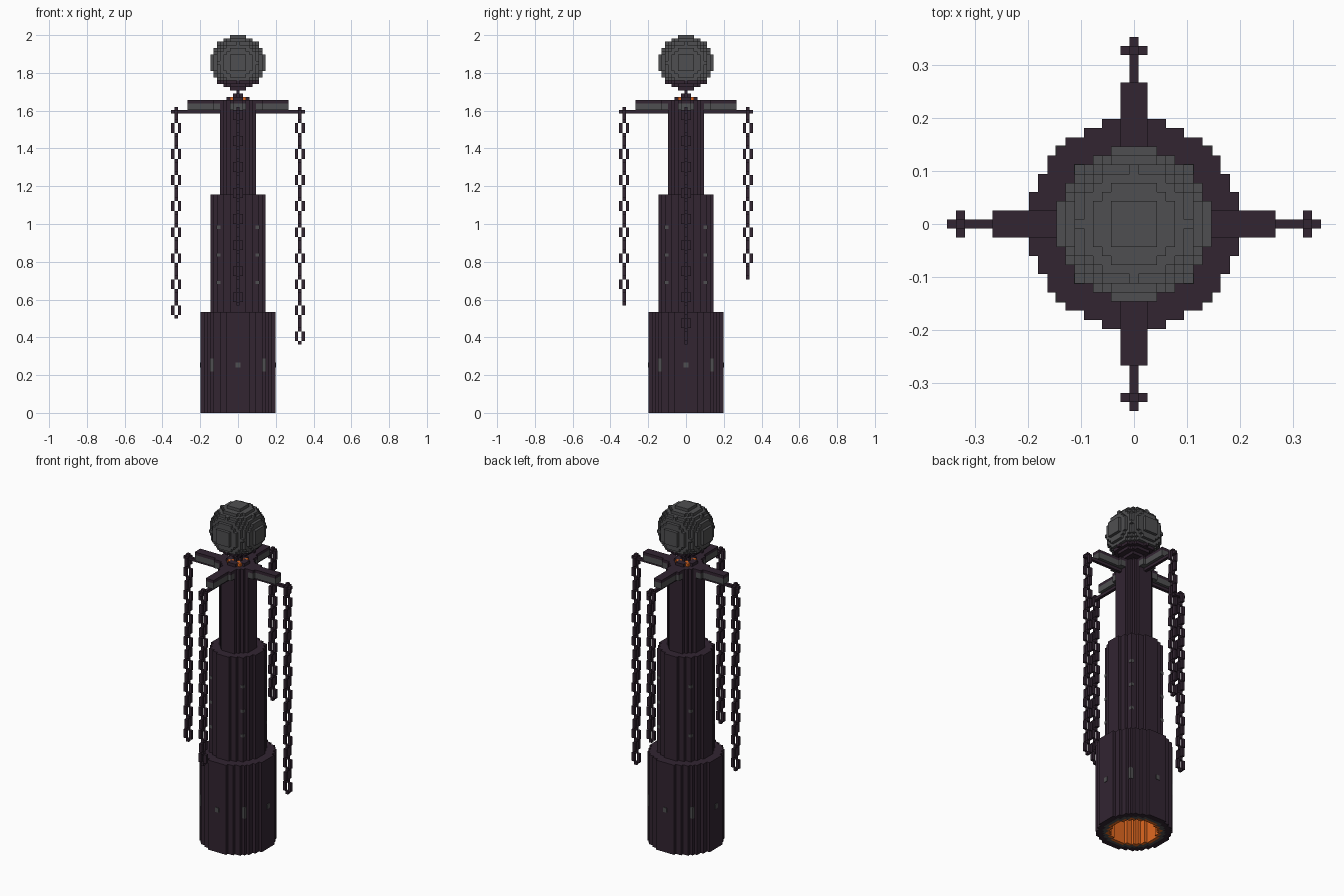
import bpy
import bmesh

U = 2 / 116  # size of one block

cube = bpy.data.objects.get("Cube")
if cube:
    bpy.data.objects.remove(cube, do_unlink=True)


def material(name, rgb):
    m = bpy.data.materials.new(name)
    m.use_nodes = True
    color = (*rgb, 1.0)
    m.diffuse_color = color
    m.node_tree.nodes["Principled BSDF"].inputs["Base Color"].default_value = color
    return m


MATS = [
    material("dark_purple_stone", (0.032, 0.018, 0.031)),
    material("grey_stone", (0.078, 0.078, 0.082)),
    material("glowing_orange", (0.75, 0.14, 0.015)),
]
DARK, GREY, ORANGE = range(3)


def block_part(name, cells):
    """Skin a dictionary of block cells -> material with merged outer faces."""
    bm = bmesh.new()
    verts = {}

    def vert(p):
        if p not in verts:
            verts[p] = bm.verts.new(((p[0] - .5) * U, (p[1] - .5) * U, p[2] * U))
        return verts[p]

    for cell, mat in cells.items():
        for axis in range(3):
            a, b = (axis + 1) % 3, (axis + 2) % 3
            for side in (0, 1):
                near = list(cell)
                near[axis] += 2 * side - 1
                if tuple(near) in cells:
                    continue
                corners = []
                for da, db in ((0, 0), (1, 0), (1, 1), (0, 1)):
                    p = list(cell)
                    p[axis] += side
                    p[a] += da
                    p[b] += db
                    corners.append(vert(tuple(p)))
                if not side:
                    corners.reverse()
                bm.faces.new(corners).material_index = mat
    bmesh.ops.dissolve_limit(bm, angle_limit=0.01, verts=bm.verts[:],
                             edges=bm.edges[:], delimit={'MATERIAL'})
    mesh = bpy.data.meshes.new(name)
    bm.to_mesh(mesh)
    bm.free()
    for m in MATS:
        mesh.materials.append(m)
    obj = bpy.data.objects.new(name, mesh)
    bpy.context.collection.objects.link(obj)
    return obj


def disc(radius, k, mat=DARK, inner=0):
    """One layer of a round slab or ring."""
    n = int(radius)
    return {(i, j, k): mat for i in range(-n, n + 1) for j in range(-n, n + 1)
            if inner ** 2 <= i * i + j * j <= radius ** 2}


def stack(radius, low, high, mat=DARK, inner=0):
    cells = {}
    for k in range(low, high):
        cells.update(disc(radius, k, mat, inner))
    return cells


def plate(name, x, y, z, size, mat):
    bm = bmesh.new()
    bmesh.ops.create_cube(bm, size=1)
    for v in bm.verts:
        v.co = [(c + o * s) * U for c, o, s in zip((x, y, z), v.co, size)]
    mesh = bpy.data.meshes.new(name)
    bm.to_mesh(mesh)
    bm.free()
    mesh.materials.append(MATS[mat])
    bpy.context.collection.objects.link(bpy.data.objects.new(name, mesh))


# Hollow base with grey inner ring and orange lining
base = stack(11.5, 0, 30, DARK, 9.5)
base.update(stack(9.5, 0, 30, GREY, 8.5))
base.update(stack(8.5, 0, 29, ORANGE, 7.5))
base.update(stack(8.5, 29, 30, ORANGE))
base.update(stack(11.5, 30, 31))
block_part("base_column", base)

# Narrower upper columns
block_part("middle_column", stack(8.5, 31, 67))
block_part("upper_column", stack(5.5, 67, 96))

# Cap with embers and the thin neck
cap = disc(3.5, 96)
for c in cap:
    if abs(c[0]) == abs(c[1]) > 0:
        cap[c] = ORANGE
cap.update(disc(1, 97))
cap[(0, 0, 98)] = DARK
block_part("cap_and_neck", cap)

# Stone ball with a dark underside
ball = {}
for k in range(-8, 9):
    r = (8.5 ** 2 - k * k) ** 0.5
    ball.update(disc(r, 107 + k, DARK if k <= -6 else GREY))
block_part("stone_ball", ball)

# Arms, rods and chains on four sides
SIDES = {"left": (1, 0, 21), "right": (-1, 0, 29),
         "front": (0, -1, 33), "back": (0, 1, 41)}


def place(dx, dy, out, across, k):
    return (dx * out - dy * across, dy * out + dx * across, k)


for side, (dx, dy, bottom) in SIDES.items():
    arm = {}
    for out in range(5, 16):
        width = 2 if out < 8 else 1
        for across in range(-width, width + 1):
            for k in (93, 94, 95):
                arm[place(dx, dy, out, across, k)] = DARK if k == 95 else GREY
    for out in range(6, 21):
        arm[place(dx, dy, out, 0, 92)] = DARK
    block_part(side + "_arm", arm)

    # Links alternate between radial and crosswise, sharing end blocks
    chain = {}
    for k in range(bottom, 94):
        step = (93 - k) % 8
        if step in (0, 4):
            chain[place(dx, dy, 19, 0, k)] = DARK
        else:
            for s in (-1, 1):
                out, across = (19, s) if step < 4 else (19 + s, 0)
                chain[place(dx, dy, out, across, k)] = DARK
    block_part(side + "_chain", chain)

    # Small stud on each base side
    reach = 11.5
    size = (0.4, 1.4, 1.6) if dx else (1.4, 0.4, 1.6)
    plate(side + "_stud", dx * reach, dy * reach, 14.7, size, GREY)

# Slits and small marks on the diagonals
for sx in (-1, 1):
    for sy in (-1, 1):
        plate("base_slit", 8 * sx, 8 * sy, 14.7, (1.2, 1.2, 4), GREY)
        for z in (40, 48.5, 57):
            plate("column_mark", 6 * sx, 6 * sy, z, (1.1, 1.1, 1), GREY)
